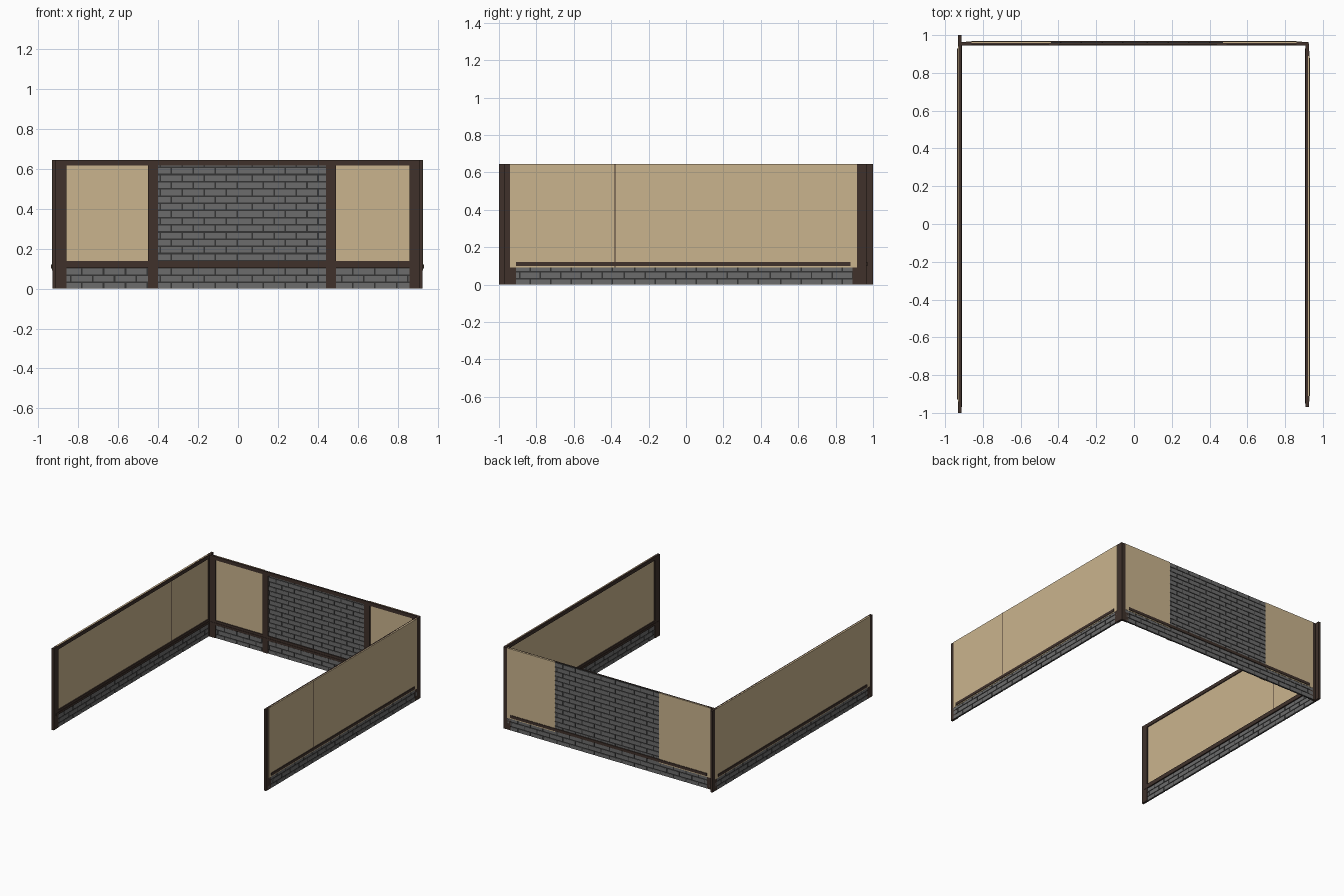
import bpy
import bmesh
from mathutils import Matrix, Vector

cube = bpy.data.objects.get("Cube")
if cube:
    bpy.data.objects.remove(cube, do_unlink=True)


def material(name, r, g, b):
    m = bpy.data.materials.new(name)
    m.use_nodes = True
    m.diffuse_color = (r, g, b, 1)
    m.node_tree.nodes["Principled BSDF"].inputs["Base Color"].default_value = (r, g, b, 1)
    return m


WOOD = material("dark wood", 0.05, 0.031, 0.024)
PLASTER = material("cream plaster", 0.59, 0.455, 0.27)
BRICK = material("grey brick", 0.15, 0.15, 0.15)
MORTAR = material("dark mortar", 0.035, 0.035, 0.035)

TOP = 0.645
ROW = 0.036      # brick course height
LENGTH = 0.11    # brick length
GAP = 0.008      # mortar joint


def boxes(name, mat, frame, spans):
    """One object of boxes; each span is (s0, s1, d0, d1, z0, z1) in the wall frame."""
    bm = bmesh.new()
    for s0, s1, d0, d1, z0, z1 in spans:
        centre = Vector((s0 + s1, d0 + d1, z0 + z1)) / 2
        size = Matrix.Diagonal((s1 - s0, d1 - d0, z1 - z0, 1))
        bmesh.ops.create_cube(bm, size=1, matrix=frame @ Matrix.Translation(centre) @ size)
    bmesh.ops.recalc_face_normals(bm, faces=bm.faces)
    mesh = bpy.data.meshes.new(name)
    bm.to_mesh(mesh)
    bm.free()
    mesh.materials.append(mat)
    obj = bpy.data.objects.new(name, mesh)
    bpy.context.collection.objects.link(obj)


def brickwork(name, frame, s0, s1, z1):
    """Mortar slab with courses of staggered bricks standing proud on both faces."""
    boxes(name + "_mortar", MORTAR, frame, [(s0, s1, -0.003, 0.005, 0, z1)])
    bricks = []
    for row in range(round(z1 / ROW)):
        z = row * ROW
        s = s0 - (row % 2) * LENGTH / 2
        while s < s1:
            a, b = max(s, s0), min(s + LENGTH - GAP, s1)
            if b - a > GAP:
                bricks.append((a, b, -0.006, 0.008, z, min(z + ROW - GAP, z1)))
            s += LENGTH
    boxes(name + "_bricks", BRICK, frame, bricks)


def wall(name, frame, posts, panels, strips, rail, ends):
    # upright posts and the horizontal beams on the inner face
    lo, hi = ends
    boxes(name + "_posts", WOOD, frame, [(a, b, -0.010, d, 0, TOP) for a, b, d in posts])
    boxes(name + "_top_beam", WOOD, frame, [(lo, hi, -0.009, 0.003, 0.617, TOP)])
    boxes(name + "_lower_rail", WOOD, frame, [(lo, hi, -0.012, 0, 0.104, 0.121),
                                              (lo, hi, -0.009, 0, 0.121, 0.139)])
    # outer rail
    boxes(name + "_outer_rail", WOOD, frame, [(*rail, 0.004, 0.014, 0.10, 0.122)])
    # plaster above a brick base
    boxes(name + "_plaster", PLASTER, frame, [(a, b, -0.002, 0.010, 0.092, TOP) for a, b in panels])
    for i, (a, b) in enumerate(strips):
        brickwork(f"{name}_base_{i}", frame, a, b, 3 * ROW - 0.003)


def frame_for(along, outward, origin):
    m = Matrix((along, outward, (0, 0, 1))).transposed().to_4x4()
    m.translation = origin
    return m


back = frame_for((1, 0, 0), (0, 1, 0), (0, 0.956, 0))
left = frame_for((0, 1, 0), (1, 0, 0), (0.918, 0, 0))
right = frame_for((0, 1, 0), (-1, 0, 0), (-0.923, 0, 0))

# back wall with a central full height brick section
wall("back_wall", back,
     posts=[(-0.925, -0.86, 0.008), (0.86, 0.925, 0.008),
            (-0.45, -0.40, 0.002), (0.44, 0.49, 0.002)],
     panels=[(-0.89, -0.44), (0.47, 0.89)],
     strips=[(-0.89, -0.44), (0.47, 0.89)],
     rail=(-0.86, 0.86), ends=(-0.92, 0.92))
brickwork("brick_section_a", back, -0.44, 0.02, TOP)
brickwork("brick_section_b", back, 0.02, 0.47, TOP)

# side walls
wall("left_wall", left,
     posts=[(-0.97, -0.91, 0.008), (0.89, 0.955, 0.008)],
     panels=[(-0.94, 0.915)],
     strips=[(-0.94, -0.38), (-0.38, 0.40), (0.40, 0.915)],
     rail=(-0.91, 0.88), ends=(-0.95, 0.93))
wall("right_wall", right,
     posts=[(-1, -0.94, 0.008), (0.94, 1, 0.008)],
     panels=[(-0.97, 0.97)],
     strips=[(-0.97, -0.45), (-0.45, 0.40), (0.40, 0.97)],
     rail=(-0.93, 0.93), ends=(-0.97, 0.95))

# thin joints between plaster boards
boxes("left_wall_joint", WOOD, left, [(-0.382, -0.378, 0.009, 0.0105, 0.092, TOP)])
boxes("right_wall_joint", WOOD, right, [(0.478, 0.482, -0.0025, 0, 0.139, 0.617)])
